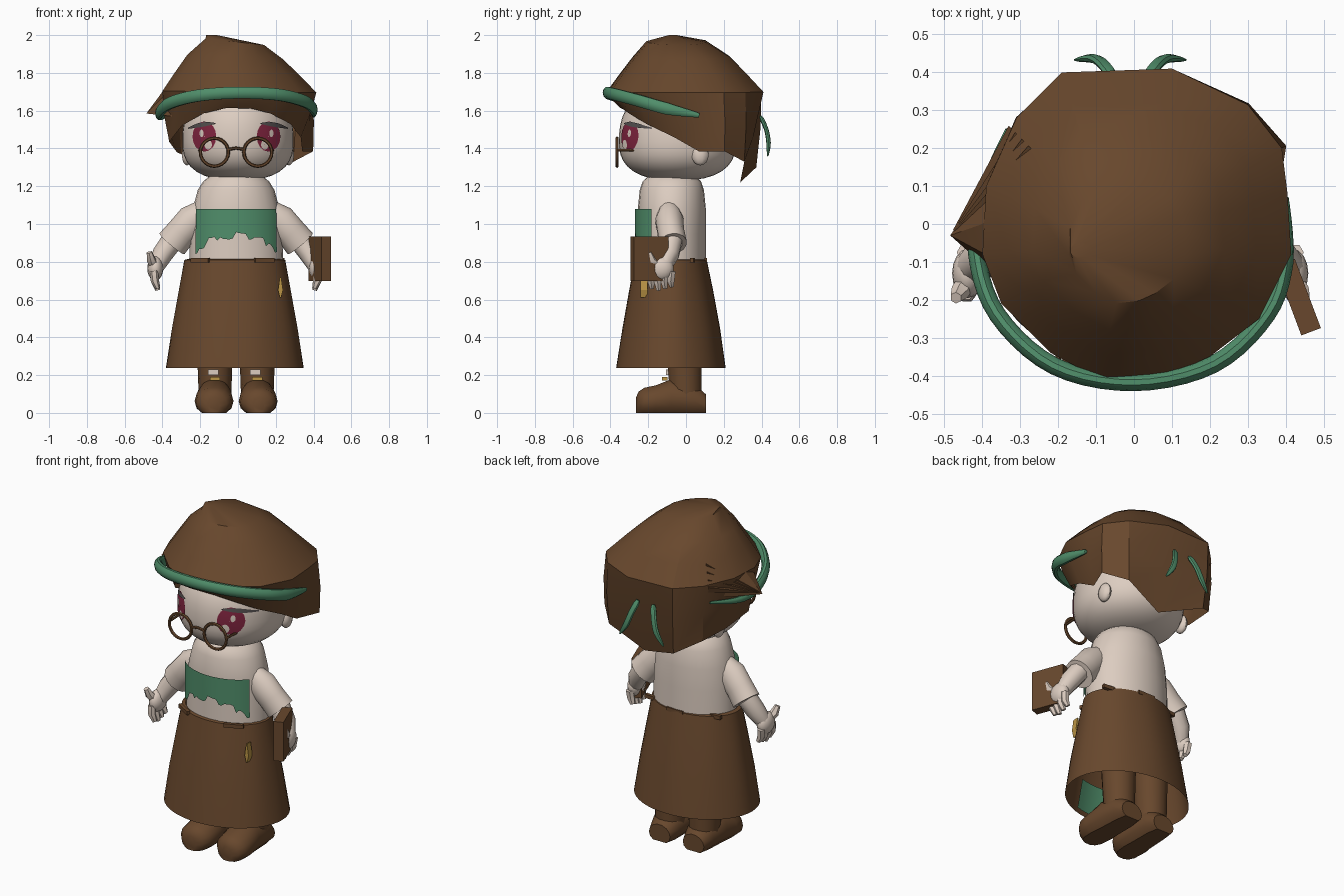
import bpy, bmesh, math, random
from math import sin, cos, pi, radians, sqrt
from mathutils import Vector, Matrix

random.seed(4)
if "Cube" in bpy.data.objects:
    bpy.data.objects.remove(bpy.data.objects["Cube"])


def material(name, rgb):
    m = bpy.data.materials.new(name)
    m.use_nodes = True
    m.diffuse_color = (*rgb, 1)
    m.node_tree.nodes["Principled BSDF"].inputs["Base Color"].default_value = (*rgb, 1)
    return m


BROWN = material("brown", (0.138, 0.064, 0.026))
SKIN = material("pale skin", (0.72, 0.61, 0.53))
GREEN = material("green", (0.08, 0.27, 0.145))
MAROON = material("maroon", (0.22, 0.018, 0.05))
GREY = material("dark grey", (0.085, 0.075, 0.075))
GOLD = material("gold", (0.5, 0.3, 0.06))


def finish(name, bm, mat, angle=40):
    bmesh.ops.recalc_face_normals(bm, faces=bm.faces)
    mesh = bpy.data.meshes.new(name)
    bm.to_mesh(mesh)
    bm.free()
    mesh.materials.append(mat)
    obj = bpy.data.objects.new(name, mesh)
    bpy.context.collection.objects.link(obj)
    bpy.ops.object.select_all(action='DESELECT')
    obj.select_set(True)
    bpy.context.view_layer.objects.active = obj
    bpy.ops.object.shade_smooth_by_angle(angle=radians(angle))


def loft(name, rings, mat, start=False, end=False, closed=True, angle=40):
    """Skin a surface over rings that share one point count."""
    bm = bmesh.new()
    vs = [[bm.verts.new(p) for p in ring] for ring in rings]
    n = len(vs[0])
    for a, b in zip(vs, vs[1:]):
        for i in range(n if closed else n - 1):
            j = (i + 1) % n
            bm.faces.new((a[i], a[j], b[j], b[i]))
    if start:
        bm.faces.new(vs[0])
    if end:
        bm.faces.new(vs[-1])
    finish(name, bm, mat, angle)


def oval(cx, cy, z, rx, ry, n=24):
    return [(cx + rx * cos(2 * pi * i / n), cy + ry * sin(2 * pi * i / n), z) for i in range(n)]


def tube(name, pts, radii, mat, n=10, flat=1.0, loop=False, up=(0, 1, 0)):
    """Round or flattened tube along a path."""
    pts = [Vector(p) for p in pts]
    rings = []
    for i, (p, r) in enumerate(zip(pts, radii)):
        ahead = pts[(i + 1) % len(pts)] if loop else pts[min(i + 1, len(pts) - 1)]
        behind = pts[i - 1] if loop else pts[max(i - 1, 0)]
        t = (ahead - behind).normalized()
        side = t.cross(Vector(up)).normalized()
        rise = side.cross(t)
        rings.append([p + side * (r * flat * cos(2 * pi * k / n)) + rise * (r * sin(2 * pi * k / n))
                      for k in range(n)])
    if loop:
        rings.append(rings[0])
    loft(name, rings, mat, not loop, not loop)


def smooth_path(pts, steps=5):
    """Catmull-Rom points through a short path."""
    p = [Vector(q) for q in [pts[0]] + pts + [pts[-1]]]
    out = []
    for a, b, c, d in zip(p, p[1:], p[2:], p[3:]):
        for k in range(steps):
            t = k / steps
            out.append(0.5 * (2 * b + (c - a) * t + (2 * a - 5 * b + 4 * c - d) * t ** 2
                              + (3 * b - a - 3 * c + d) * t ** 3))
    return out + [p[-1]]


def ball(name, loc, size, mat, u=16, v=10):
    bm = bmesh.new()
    bmesh.ops.create_uvsphere(bm, u_segments=u, v_segments=v, radius=1,
                              matrix=Matrix.Translation(loc) @ Matrix.Diagonal((*size, 1)))
    finish(name, bm, mat)


def box(name, loc, size, mat, turn=0):
    bm = bmesh.new()
    bmesh.ops.create_cube(bm, size=1, matrix=Matrix.Translation(loc)
                          @ Matrix.Rotation(turn, 4, 'Z') @ Matrix.Diagonal((*size, 1)))
    finish(name, bm, mat)


def hull(name, pts, mat):
    bm = bmesh.new()
    for p in pts:
        bm.verts.new(p)
    bmesh.ops.convex_hull(bm, input=bm.verts)
    finish(name, bm, mat, 20)


# Torso and skirt
MX, MY = -0.01, -0.075
loft("torso", [oval(MX, MY, z, rx, ry) for z, rx, ry in
               ((0.74, 0.25, 0.18), (0.95, 0.245, 0.18), (1.08, 0.23, 0.18),
                (1.18, 0.203, 0.17), (1.225, 0.175, 0.155), (1.27, 0.12, 0.11))], SKIN, True, True)


def skirt_ring(z, rx, ry, fold):
    return [(-0.017 + rx * cos(a) * (1 + fold * sin(9 * a)), -0.08 + ry * sin(a) * (1 + fold * sin(9 * a)), z)
            for a in (2 * pi * i / 48 for i in range(48))]


loft("skirt", [skirt_ring(*r) for r in ((0.237, 0.365, 0.29, 0), (0.45, 0.332, 0.258, 0.008),
                                        (0.65, 0.296, 0.222, 0.006), (0.81, 0.267, 0.19, 0),
                                        (0.815, 0.245, 0.175, 0))], BROWN)
lining = [pi * (1.36 + 0.26 * i / 8) for i in range(9)]
loft("skirt_lining", [[(-0.017 + rx * cos(a), -0.08 + ry * sin(a), z) for a in lining]
                      for z, rx, ry in ((0.26, 0.355, 0.28), (0.43, 0.325, 0.25))], GREEN, closed=False)
for x, y in ((-0.2, -0.222), (0.14, -0.24), (0.19, 0.035), (-0.2, 0.038), (0, 0.1)):
    box("waist_flap", (x, y, 0.808), (0.11, 0.02, 0.022), BROWN, -x * y * 12)
hull("skirt_charm", [(0.225 + dx, -0.225 + dy, z) for z, w in ((0.72, 0.003), (0.69, 0.005), (0.65, 0.013), (0.61, 0.003))
                     for dx in (-w, w) for dy in (-0.015, 0.02)], GOLD)

# Torn cloth top wrapped over the chest
arc = [radians(213 + 114 * i / 30) for i in range(31)]
ragged = [0.945 - 0.085 * abs(i / 15 - 1) ** 2 + random.uniform(-0.03, 0.015) for i in range(31)]
loft("chest_cloth", [[(MX + 0.253 * cos(a), MY + 0.196 * sin(a), 1.08) for a in arc],
                     [(MX + 0.257 * cos(a), MY + 0.196 * sin(a), z) for a, z in zip(arc, ragged)]],
     GREEN, closed=False)

# Arms, hands, boots
for s, side in ((1, "left"), (-1, "right")):
    def at(x, y, z):
        return (MX + s * x, y, z)

    tube(side + "_sleeve", [at(0.17, -0.09, 1.07), at(0.23, -0.088, 1.02), at(0.29, -0.08, 0.955),
                            at(0.34, -0.07, 0.895)], [0.055, 0.075, 0.072, 0.075], SKIN, 14, 1.15)
    tube(side + "_forearm", [at(0.34, -0.075, 0.91), at(0.39, -0.09, 0.84), at(0.425, -0.12, 0.77)],
         [0.058, 0.055, 0.042], SKIN)
    ball(side + "_palm", at(0.428, -0.13, 0.765), (0.042, 0.065, 0.065), SKIN)
    for k in range(4):
        y = -0.18 + 0.035 * k
        tube(side + "_finger", [at(0.435, y, 0.75), at(0.43, y - 0.006, 0.7), at(0.415, y, 0.65 + 0.01 * abs(k - 1))],
             [0.023, 0.022, 0.013], SKIN, 6)
    tube(side + "_thumb", [at(0.43, -0.15, 0.78), at(0.45, -0.18, 0.81), at(0.46, -0.195, 0.85)],
         [0.026, 0.025, 0.016], SKIN, 6, up=(1, 0, 0))

    cx = MX + s * 0.112
    foot = []
    for y, w, h in ((0.105, 0.07, 0.1), (0.04, 0.09, 0.16), (-0.08, 0.095, 0.18),
                    (-0.16, 0.103, 0.148), (-0.22, 0.095, 0.135), (-0.25, 0.07, 0.115), (-0.264, 0.03, 0.085)):
        foot.append([(cx + s * max(0, -y) * 0.03 + w * cos(2 * pi * i / 14), y,
                      max(0.0, h * (0.42 + 0.58 * sin(2 * pi * i / 14)))) for i in range(14)])
    loft(side + "_boot_foot", foot, BROWN, True, True)
    tube(side + "_boot_shaft", [(cx, 0, 0.06), (cx, -0.005, 0.2), (cx, -0.01, 0.45)],
         [0.085, 0.09, 0.1], BROWN, 14)
    box(side + "_boot_cuff", (cx - 0.01, -0.095, 0.215), (0.055, 0.02, 0.03), SKIN)
    box(side + "_boot_buckle", (cx, -0.112, 0.18), (0.055, 0.03, 0.018), GOLD)

box("book", (0.433, -0.193, 0.817), (0.055, 0.195, 0.235), BROWN, 0.36)

# Head with a broad jaw, ears and face
HX, HY, CY, CZ = 0.295, 0.31, -0.045, 1.435


def head_width(z):
    d = abs(z - CZ) / (0.205 if z < CZ else 0.29)
    return max(0.0, 1 - d ** 2.5) ** 0.4


heights = [CZ - 0.205 * cos(pi / 2 * i / 9) for i in range(1, 9)] + [CZ + 0.289 * sin(pi / 2 * i / 10) for i in range(11)]
loft("head", [oval(0, CY, z, HX * head_width(z), HY * head_width(z), 40) for z in heights], SKIN, True, True)


def on_face(x, z, lift=0.006):
    return (x, CY - HY * sqrt(max(head_width(z) ** 2 - (x / HX) ** 2, 0.01)) - lift, z)


for s, side in ((1, "left"), (-1, "right")):
    ball(side + "_ear", (s * 0.27, 0.075, 1.365), (0.028, 0.045, 0.055), SKIN, 10, 8)
    ex = s * 0.17 - 0.008
    for part, dx, dz, w, h, mat, lift in (("eye", 0, 1.463, 0.063, 0.08, MAROON, 0.006),
                                          ("eye_light", -0.02, 1.42, 0.02, 0.026, SKIN, 0.009),
                                          ("eye_glint", 0.015, 1.48, 0.011, 0.02, SKIN, 0.009)):
        loft(side + "_" + part, [[on_face(ex + s * dx + f * w * cos(2 * pi * i / 16),
                                          dz + f * h * sin(2 * pi * i / 16), lift) for i in range(16)]
                                 for f in (0.03, 0.5, 1)], mat)
    brow = [(0.12 + 0.145 * i / 8, 0.009 * sin(pi * i / 8) + 0.003) for i in range(9)]
    loft(side + "_brow", [[on_face(s * x, 1.532 + k * h - 1.2 * (x - 0.12) ** 2, 0.009) for x, h in brow]
                          for k in (-1, 1)], GREY, closed=False)

    # Spectacles
    gx = -0.01 + s * 0.115
    tube(side + "_lens_rim", [(gx + 0.074 * cos(2 * pi * i / 24), -0.365, 1.38 + 0.074 * sin(2 * pi * i / 24))
                              for i in range(24)], [0.009] * 24, BROWN, 6, loop=True)
    tube(side + "_spectacle_arm", [(gx + s * 0.074, -0.365, 1.39), (gx + s * 0.08, -0.25, 1.39)],
         [0.007, 0.007], BROWN, 6, up=(0, 0, 1))
tube("spectacle_bridge", [(-0.05, -0.365, 1.395), (-0.01, -0.365, 1.402), (0.03, -0.365, 1.395)],
     [0.008] * 3, BROWN, 6)

# Faceted hair mass: outline x, y, lower edge height, lower edge scale
OUTLINE = [(0.415, -0.08, 1.46, 0.8), (0.405, 0.08, 1.385, 0.84), (0.39, 0.2, 1.385, 1.02),
           (0.3, 0.315, 1.33, 0.98), (0.1, 0.41, 1.22, 0.7), (-0.19, 0.40, 1.3, 0.93),
           (-0.31, 0.28, 1.37, 0.97), (-0.39, 0.1, 1.38, 0.83), (-0.4, -0.08, 1.435, 0.91),
           (-0.35, -0.21, 1.52, 0.85), (-0.22, -0.34, 1.585, 0.84), (-0.07, -0.42, 1.615, 0.83),
           (0.09, -0.4, 1.61, 0.84), (0.2, -0.35, 1.585, 0.86), (0.33, -0.25, 1.53, 0.84)]
hair = [[(x * f, y * f, z) for x, y, z, f in OUTLINE],
        [(x * (1 + f) / 2 * 1.02, y * (1 + f) / 2 * 1.02, (z + 1.7) / 2) for x, y, z, f in OUTLINE]]
for z, f, cx, cy in ((1.7, 1, 0, 0), (1.8, 0.8, -0.01, -0.01), (1.885, 0.62, -0.02, -0.02), (1.965, 0.38, -0.02, -0.05)):
    hair.append([(x * f + cx, y * f + cy, z - x * 0.05 * (1.2 - f)) for x, y, _, _ in OUTLINE])
hair.append([(-0.14 + x * 0.07, -0.07 + y * 0.05, 2.0) for x, y, _, _ in OUTLINE])
loft("hair", hair, BROWN, end=True, angle=32)

# Pleated side tuft
hull("side_tuft", [(-0.485, -0.03, 1.585), (-0.4, 0.0, 1.7), (-0.31, 0.08, 1.79), (-0.3, 0.24, 1.68),
                   (-0.25, 0.18, 1.79), (-0.3, -0.13, 1.77), (-0.35, -0.15, 1.57), (-0.37, 0.14, 1.6)], BROWN)
ridge = [Vector((-0.325 + 0.07 * t, 0.255 - 0.07 * t, 1.66 + 0.14 * t)) + Vector((-0.6, 0.5, 0.6)) * (0.025 * (i % 2))
         for i, t in ((i, i / 8) for i in range(9))]
root = Vector((-0.485, -0.03, 1.59))
loft("tuft_pleats", [[root.lerp(p, f) for p in ridge] for f in (0.05, 1)], BROWN, closed=False, angle=5)

# Headband and ribbon tails
band = smooth_path([(0.4, 0.07, 1.575), (0.398, -0.1, 1.61), (0.35, -0.24, 1.65), (0.21, -0.37, 1.685),
                    (0, -0.418, 1.695), (-0.21, -0.375, 1.68), (-0.36, -0.24, 1.64),
                    (-0.415, -0.08, 1.59), (-0.405, 0.07, 1.57), (-0.335, 0.25, 1.6)])
last = len(band) - 1
tube("headband", band, [0.033 * min(1, 0.35 + 6 * i / last, 0.2 + 3.5 * (1 - i / last))
                        for i in range(last + 1)], GREEN, 10, 0.7, up=(0, 0, 1))
for s in (1, -1):
    tail = smooth_path([(-0.01 + s * 0.05, 0.395, 1.57), (-0.01 + s * 0.075, 0.425, 1.5),
                        (-0.01 + s * 0.1, 0.437, 1.43), (-0.01 + s * 0.145, 0.433, 1.36)], 3)
    tube("ribbon_tail", tail, [0.007] + [0.012] * 6 + [0.01, 0.007, 0.003], GREEN, 8, 1.5)
